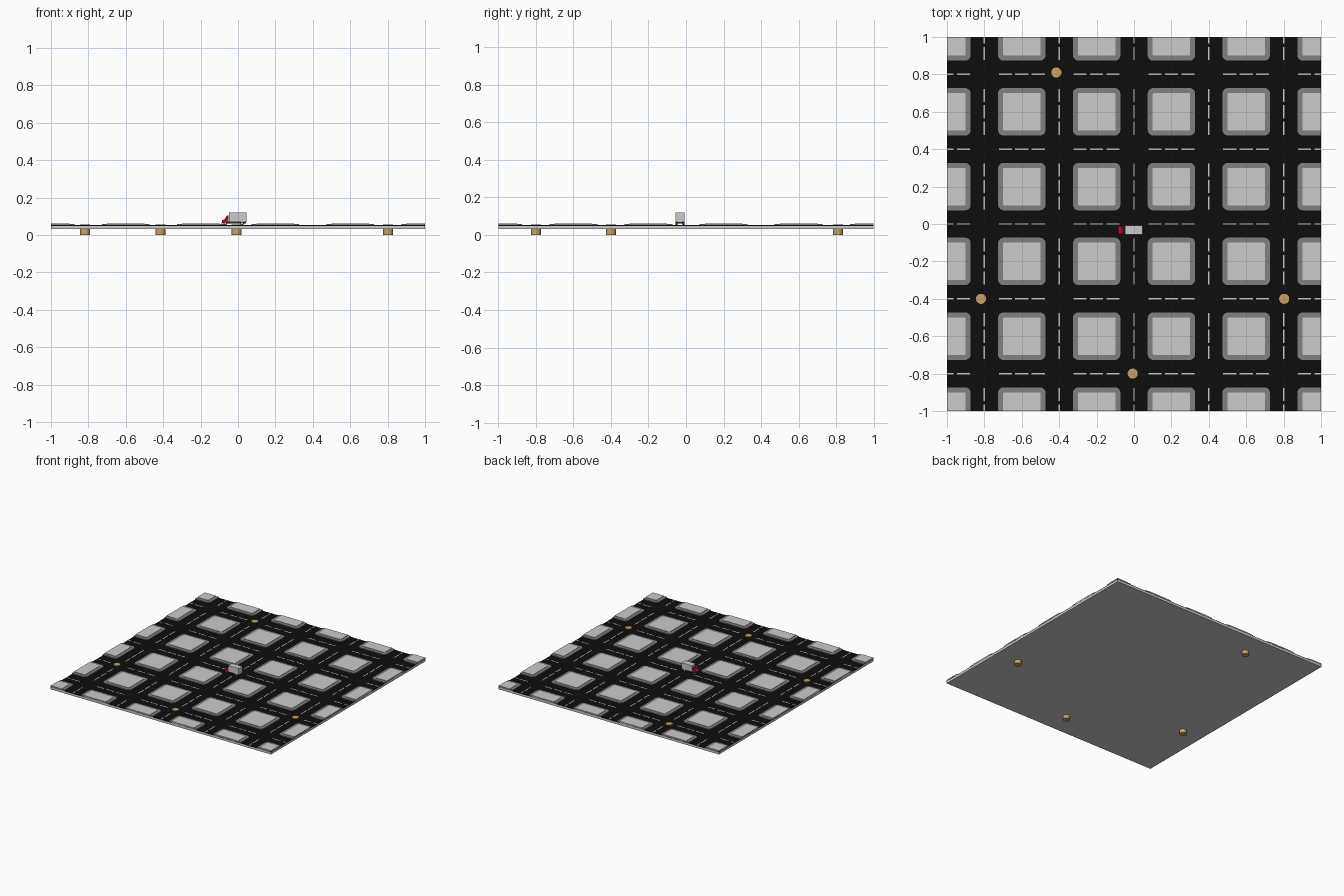
import bpy, bmesh, math
from mathutils import Matrix

if "Cube" in bpy.data.objects:
    bpy.data.objects.remove(bpy.data.objects["Cube"])

ROAD = 0.052


def material(name, rgb):
    m = bpy.data.materials.new(name)
    m.diffuse_color = (*rgb, 1)
    m.use_nodes = True
    m.node_tree.nodes["Principled BSDF"].inputs["Base Color"].default_value = m.diffuse_color
    return m


BLACK = material("asphalt", (0.004, 0.004, 0.004))
KERB = material("kerb_grey", (0.22, 0.22, 0.22))
WHITE = material("marking_white", (0.75, 0.75, 0.75))
TAN = material("wood", (0.58, 0.36, 0.13))
RED = material("cab_red", (0.65, 0.0, 0.015))
DARK = material("rubber", (0.02, 0.02, 0.02))
GLASS = material("glass", (0.03, 0.035, 0.045))


def finish(bm, name, mat=None):
    bmesh.ops.recalc_face_normals(bm, faces=bm.faces)
    me = bpy.data.meshes.new(name)
    bm.to_mesh(me)
    bm.free()
    ob = bpy.data.objects.new(name, me)
    bpy.context.collection.objects.link(ob)
    if mat:
        me.materials.append(mat)
    return ob


def add_box(bm, x0, x1, y0, y1, z0, z1):
    m = Matrix.Translation(((x0 + x1) / 2, (y0 + y1) / 2, (z0 + z1) / 2)) @ \
        Matrix.Diagonal((x1 - x0, y1 - y0, z1 - z0, 1))
    bmesh.ops.create_cube(bm, size=1, matrix=m)


def box(name, dims, mat=None):
    bm = bmesh.new()
    add_box(bm, *dims)
    return finish(bm, name, mat)


def clamp(v):
    return max(-1, min(1, v))


def ring(cx, cy, half, r, steps=5):
    """Rounded square outline, cut off at the board edge."""
    pts = []
    for k, (sx, sy) in enumerate([(1, 1), (-1, 1), (-1, -1), (1, -1)]):
        for i in range(steps + 1):
            a = math.pi / 2 * (k + i / steps)
            p = (round(clamp(cx + sx * (half - r) + r * math.cos(a)), 5),
                 round(clamp(cy + sy * (half - r) + r * math.sin(a)), 5))
            if p not in pts:
                pts.append(p)
    return pts


def add_prism(bm, pts, z0, z1):
    lo = [bm.verts.new((x, y, z0)) for x, y in pts]
    hi = [bm.verts.new((x, y, z1)) for x, y in pts]
    bm.faces.new(lo[::-1])
    bm.faces.new(hi)
    for i in range(len(pts)):
        j = (i + 1) % len(pts)
        bm.faces.new((lo[i], lo[j], hi[j], hi[i]))


def cylinder(name, spots, r, depth, axis, mat, seg=24):
    bm = bmesh.new()
    rot = Matrix.Rotation(math.pi / 2, 4, 'X') if axis == 'Y' else Matrix.Identity(4)
    for p in spots:
        bmesh.ops.create_cone(bm, cap_ends=True, segments=seg, radius1=r, radius2=r,
                              depth=depth, matrix=Matrix.Translation(p) @ rot)
    for f in bm.faces:
        f.smooth = len(f.verts) == 4
    for e in bm.edges:
        e.smooth = all(f.smooth for f in e.link_faces)
    return finish(bm, name, mat)


def side_profile(name, pts, y0, y1, mat):
    """Extrude an x-z outline across y."""
    bm = bmesh.new()
    add_prism(bm, pts, -y1, -y0)
    bm.transform(Matrix.Rotation(math.pi / 2, 4, 'X'))
    return finish(bm, name, mat)


# board with asphalt surface
box("board", (-1, 1, -1, 1, 0.031, 0.048))
box("road_surface", (-1, 1, -1, 1, 0.048, ROAD), BLACK)

# city blocks: rounded pavement with a raised square plot
centres = [-1, -0.6, -0.2, 0.2, 0.6, 1]
pave, plots = bmesh.new(), bmesh.new()
for cx in centres:
    for cy in centres:
        add_prism(pave, ring(cx, cy, 0.127, 0.03), 0.048, 0.059)
        add_prism(plots, ring(cx, cy, 0.1, 0.004, 1), 0.05, 0.062)
finish(pave, "pavements", KERB)
finish(plots, "building_plots")

# dashed lane markings, three dashes beside each block
dashes = bmesh.new()
for lane in (-0.8, -0.4, 0, 0.4, 0.8):
    for c in centres:
        for off in (-0.088, 0, 0.088):
            a, b = clamp(c + off - 0.035), clamp(c + off + 0.035)
            if b - a < 0.01:
                continue
            w = 0.004
            add_box(dashes, a, b, lane - w, lane + w, ROAD - 0.002, ROAD + 0.0008)
            add_box(dashes, lane - w, lane + w, a, b, ROAD - 0.002, ROAD + 0.0008)
finish(dashes, "lane_dashes", WHITE)

# wooden pegs passing through the board
pegs = [(-0.415, 0.81), (-0.818, -0.4), (0.803, -0.4), (-0.007, -0.8)]
cylinder("pegs", [(x, y, 0.0285) for x, y in pegs], 0.027, 0.057, 'Z', TAN, 32)

# delivery truck
Y0, Y1 = -0.056, -0.008
YM = (Y0 + Y1) / 2
box("cargo_box", (-0.049, 0.045, Y0, Y1, 0.068, 0.12))
box("chassis", (-0.078, 0.042, YM - 0.012, YM + 0.012, 0.06, 0.069), DARK)
side_profile("cab", [(-0.05, 0.064), (-0.084, 0.064), (-0.086, 0.078), (-0.07, 0.085),
                     (-0.057, 0.104), (-0.05, 0.104)], Y0 + 0.003, Y1 - 0.003, RED)
side_profile("windscreen", [(-0.0695, 0.0855), (-0.0708, 0.0862), (-0.059, 0.1035),
                            (-0.0577, 0.1028)], Y0 + 0.006, Y1 - 0.006, GLASS)
for label, y in (("near", Y0 + 0.0025), ("far", Y1 - 0.0035)):
    side_profile(label + "_window", [(-0.053, 0.087), (-0.067, 0.087), (-0.057, 0.101),
                                     (-0.053, 0.101)], y, y + 0.001, GLASS)
box("bumper", (-0.088, -0.083, Y0 + 0.002, Y1 - 0.002, 0.061, 0.066), DARK)
cylinder("wheels", [(x, y, ROAD + 0.0095) for x in (-0.068, 0.022)
                    for y in (Y0 + 0.006, Y1 - 0.006)], 0.0095, 0.01, 'Y', DARK)
cylinder("wheel_hubs", [(x, y, ROAD + 0.0095) for x in (-0.068, 0.022)
                        for y in (Y0 + 0.006, Y1 - 0.006)], 0.005, 0.0115, 'Y', None, 16)
